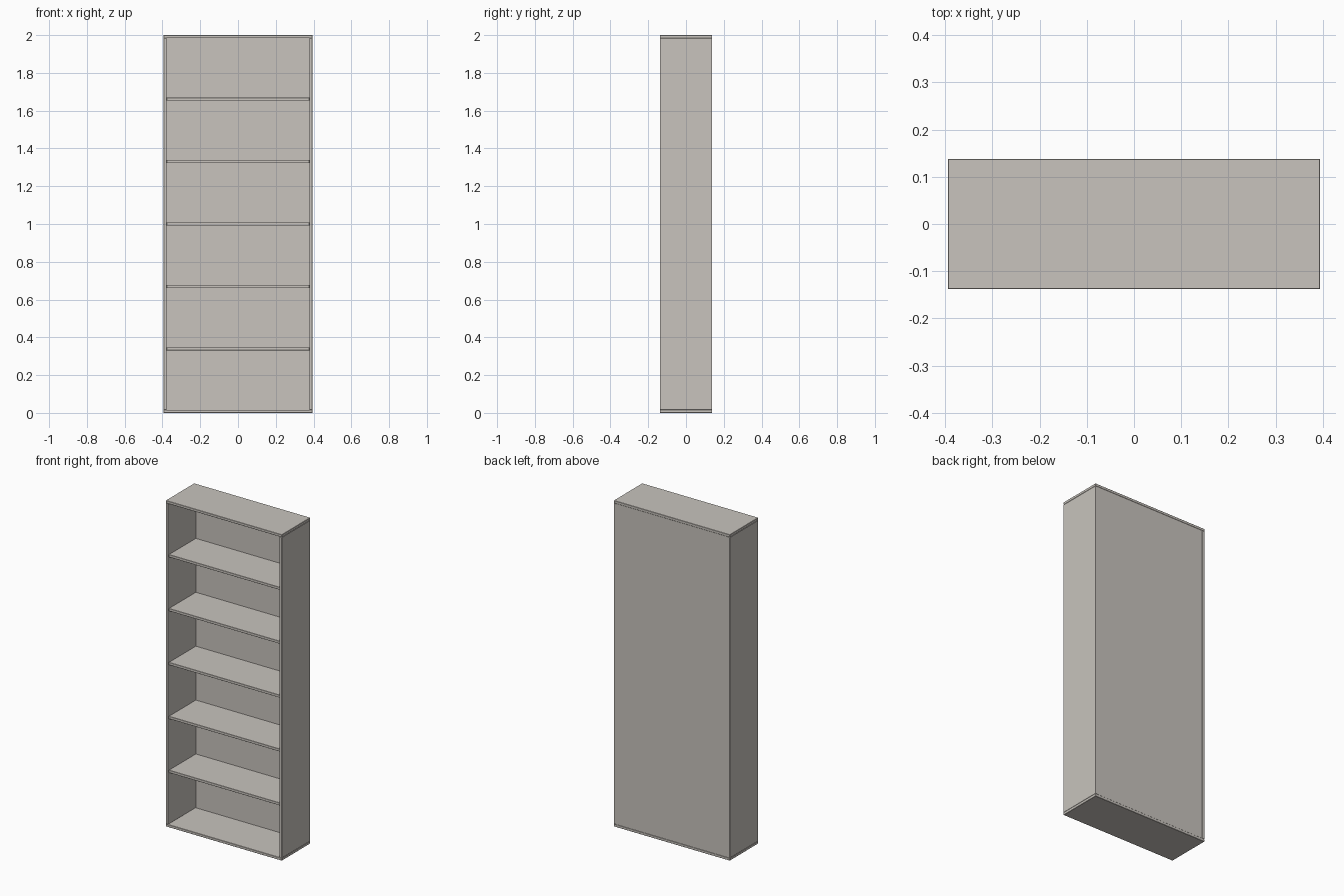
import bpy

cube = bpy.data.objects.get("Cube")
if cube:
    bpy.data.objects.remove(cube, do_unlink=True)

W, D, H = 0.788, 0.276, 2.0   # outer size
T = 0.016                     # board thickness
BACK = 0.006                  # back panel thickness
RECESS = 0.008                # shelf set-back from the front
SHELVES = 5

paint = bpy.data.materials.new("warm_grey")
colour = (0.58, 0.55, 0.51, 1)
paint.diffuse_color = colour
paint.use_nodes = True
paint.node_tree.nodes["Principled BSDF"].inputs["Base Color"].default_value = colour


def board(name, low, high, bevel=0.0015):
    """Box between two corners, with slightly eased edges."""
    centre = [(a + b) / 2 for a, b in zip(low, high)]
    bpy.ops.mesh.primitive_cube_add(size=1, location=centre)
    ob = bpy.context.object
    ob.name = name
    ob.scale = [b - a for a, b in zip(low, high)]
    bpy.ops.object.transform_apply(location=False, rotation=False, scale=True)
    ob.data.materials.append(paint)
    if bevel:
        mod = ob.modifiers.new("eased_edges", "BEVEL")
        mod.width = bevel
        mod.segments = 1
    return ob


x, y = W / 2, D / 2

# Top and bottom boards cap the sides
board("bottom_board", (-x, -y, 0), (x, y, T))
board("top_board", (-x, -y, H - T), (x, y, H))

# Side boards
board("left_side", (x - T, -y, T), (x, y, H - T))
board("right_side", (-x, -y, T), (-x + T, y, H - T))

# Thin back panel set between the sides
board("back_panel", (-x + T, y - BACK - 0.001, T), (x - T, y - 0.001, H - T), 0)

# Evenly spaced shelves
step = (H - T) / (SHELVES + 1)
for i in range(1, SHELVES + 1):
    z = i * step
    board(f"shelf_{i}", (-x + T, -y + RECESS, z), (x - T, y - BACK - 0.001, z + T), 0.001)
